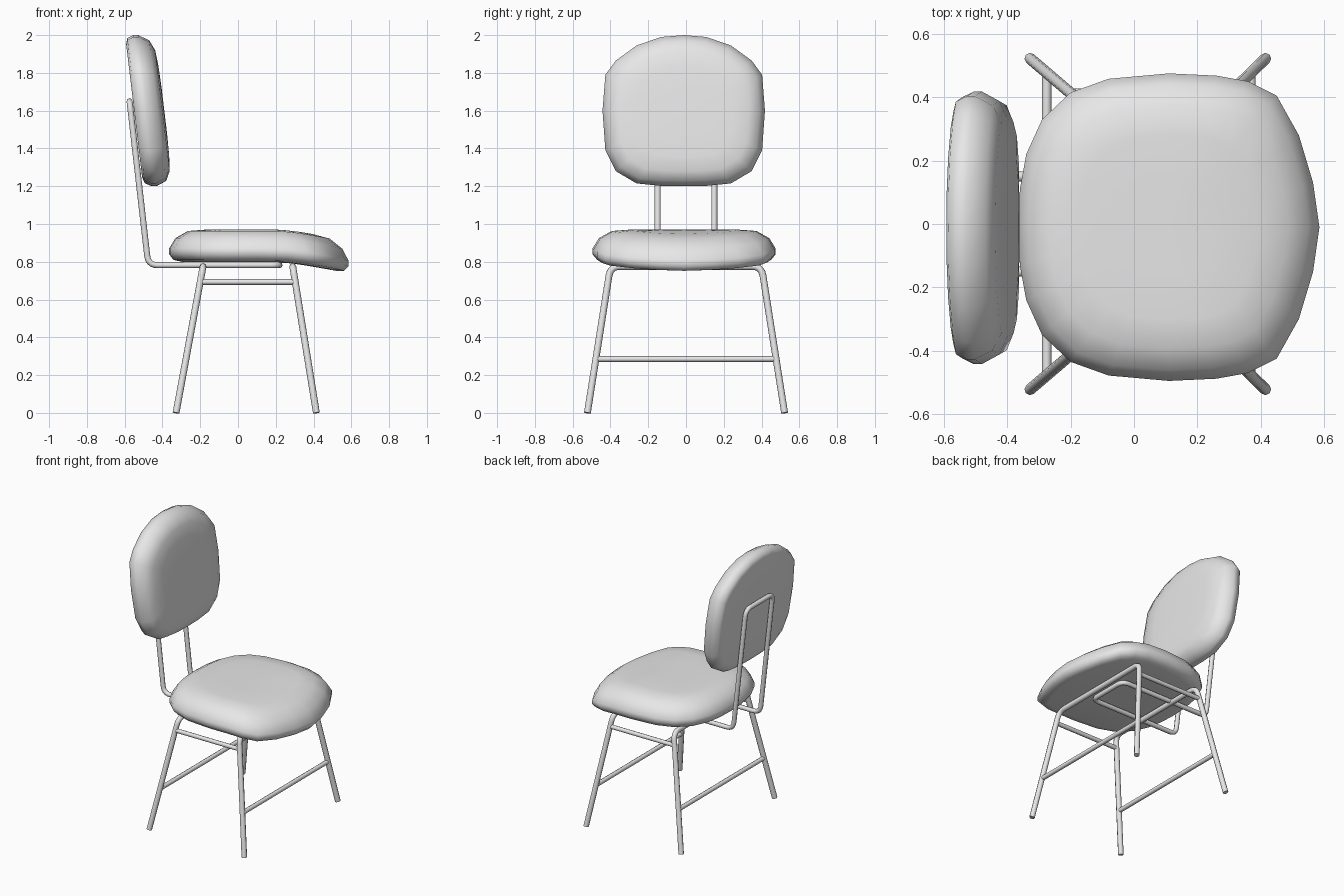
import bpy, bmesh, math
from mathutils import Vector

if "Cube" in bpy.data.objects:
    bpy.data.objects.remove(bpy.data.objects["Cube"], do_unlink=True)

GREY = (0.8, 0.8, 0.8, 1.0)
grey = bpy.data.materials.new("light grey")
grey.use_nodes = True
grey.diffuse_color = GREY
grey.node_tree.nodes["Principled BSDF"].inputs["Base Color"].default_value = GREY


def add_object(name, mesh, angle):
    obj = bpy.data.objects.new(name, mesh)
    bpy.context.collection.objects.link(obj)
    mesh.materials.clear()
    mesh.materials.append(grey)
    bpy.ops.object.select_all(action="DESELECT")
    obj.select_set(True)
    bpy.context.view_layer.objects.active = obj
    bpy.ops.object.shade_smooth_by_angle(angle=math.radians(angle))
    return obj


def fillet(points, radius, closed, steps=5):
    """Round the corners of a path with short quadratic arcs."""
    pts = [Vector(p) for p in points]
    n, path = len(pts), []
    for i, p in enumerate(pts):
        if not closed and i in (0, n - 1):
            path.append(p)
            continue
        a = p + (pts[i - 1] - p).normalized() * radius
        b = p + (pts[(i + 1) % n] - p).normalized() * radius
        for k in range(steps + 1):
            t = k / steps
            path.append(a * (1 - t) ** 2 + p * 2 * t * (1 - t) + b * t * t)
    return path


def tube(name, points, radius, bend=0.05, closed=False):
    curve = bpy.data.curves.new(name, "CURVE")
    curve.dimensions = "3D"
    curve.bevel_depth = radius
    curve.bevel_resolution = 2
    curve.use_fill_caps = True
    path = fillet(points, bend, closed)
    spline = curve.splines.new("POLY")
    spline.points.add(len(path) - 1)
    for sp, p in zip(spline.points, path):
        sp.co = (*p, 1)
    spline.use_cyclic_u = closed
    temp = bpy.data.objects.new(name + "_path", curve)
    bpy.context.collection.objects.link(temp)
    bpy.context.view_layer.update()
    mesh = bpy.data.meshes.new_from_object(
        temp.evaluated_get(bpy.context.evaluated_depsgraph_get()))
    bpy.data.objects.remove(temp, do_unlink=True)
    return add_object(name, mesh, 50)


def cushion(name, half, rings, place):
    """Loft a mirrored outline through (scale, level) rings, closed by two poles."""
    outline = half + [(u, -v) for u, v in reversed(half) if v > 0]
    n = len(outline)
    bm = bmesh.new()
    loops = [[bm.verts.new(place(u * s, v * s, h)) for u, v in outline]
             for s, h in rings]
    for low, high in zip(loops, loops[1:]):
        for i in range(n):
            j = (i + 1) % n
            bm.faces.new((low[i], low[j], high[j], high[i]))
    for loop, h in ((loops[0], rings[0][1]), (loops[-1], rings[-1][1])):
        pole = bm.verts.new(place(0, 0, h))
        for i in range(n):
            bm.faces.new((loop[i], loop[(i + 1) % n], pole))
    bmesh.ops.recalc_face_normals(bm, faces=bm.faces)
    mesh = bpy.data.meshes.new(name)
    bm.to_mesh(mesh)
    bm.free()
    return add_object(name, mesh, 60)


# Seat cushion, drooping towards its front edge
def place_seat(u, v, h):
    x = u + 0.11
    droop = 0.055 * (max(0, x - 0.2) / 0.35) ** 1.5
    return x, v - 0.01, h - droop


seat_half = [(-0.475, 0), (-0.47, 0.12), (-0.45, 0.23), (-0.4, 0.34),
             (-0.31, 0.425), (-0.19, 0.468), (0, 0.485), (0.15, 0.478),
             (0.25, 0.46), (0.34, 0.415), (0.41, 0.29), (0.455, 0.14), (0.475, 0)]
cushion("seat_cushion", seat_half,
        [(0.4, 0.8), (0.86, 0.8), (0.95, 0.81), (1, 0.84), (1, 0.87),
         (0.93, 0.925), (0.79, 0.963), (0.6, 0.97), (0.3, 0.97)], place_seat)


# Backrest cushion, leaning backwards
def place_back(u, v, h):
    return h - 0.12 * u, v - 0.012, u + 1.6


back_half = [(0.4, 0), (0.39, 0.12), (0.345, 0.25), (0.265, 0.36), (0.19, 0.415),
             (0, 0.43), (-0.21, 0.415), (-0.32, 0.36), (-0.385, 0.25),
             (-0.398, 0.12), (-0.4, 0)]
cushion("backrest_cushion", back_half,
        [(0.4, -0.55), (0.88, -0.55), (0.96, -0.54), (1, -0.505), (1, -0.48),
         (0.93, -0.425), (0.8, -0.4), (0.6, -0.393), (0.3, -0.39)], place_back)

# Leg frames: an inverted U and a low stretcher, front and rear
for label, foot_x, top_x in (("front", 0.415, 0.29), ("rear", -0.328, -0.185)):
    foot, top = Vector((foot_x, 0.522, 0)), Vector((top_x, 0.4, 0.775))
    flip = Vector((1, -1, 1))
    tube(label + "_legs", [foot, top, top * flip, foot * flip], 0.018)
    side = foot.lerp(top, 0.285 / 0.775)
    tube(label + "_stretcher", [side, side * flip], 0.015)

# Side rails joining the front and rear legs
for label, s in (("left", 1), ("right", -1)):
    tube(label + "_side_rail", [(-0.2, 0.413 * s, 0.693), (0.303, 0.413 * s, 0.693)], 0.015)

# Bent loop that runs under the seat and up behind the backrest
right = [(0.22, -0.15, 0.782), (-0.475, -0.15, 0.782), (-0.574, -0.15, 1.65)]
left = [(x, -y, z) for x, y, z in reversed(right)]
tube("backrest_support", right + left, 0.016, closed=True)
